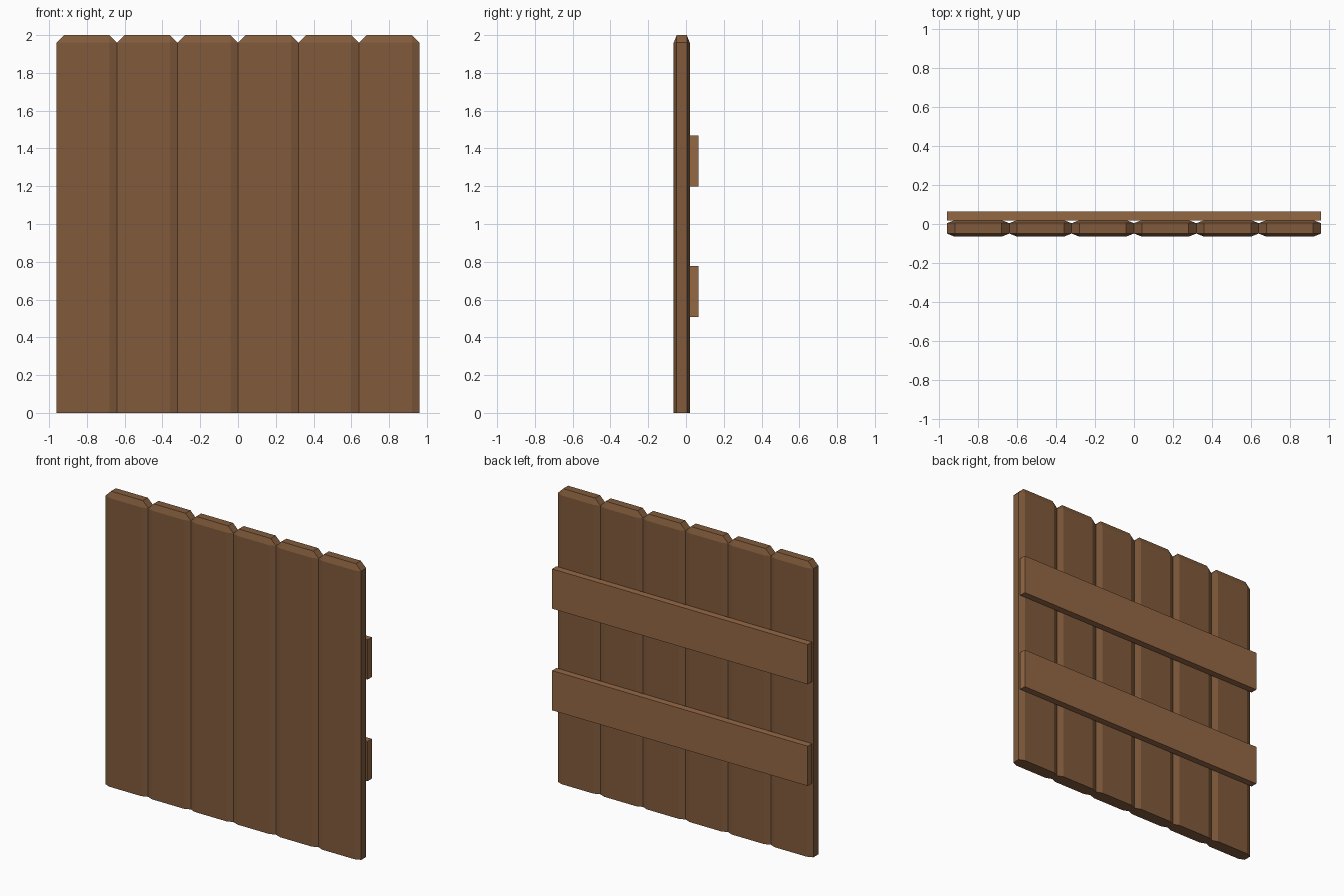
import bpy, bmesh

if "Cube" in bpy.data.objects:
    bpy.data.objects.remove(bpy.data.objects["Cube"])

def material(name, rgb):
    m = bpy.data.materials.new(name)
    m.diffuse_color = (*rgb, 1)
    m.use_nodes = True
    m.node_tree.nodes["Principled BSDF"].inputs["Base Color"].default_value = m.diffuse_color
    return m

PLANK = material("plank_wood", (0.22, 0.105, 0.045))
RAIL = material("rail_wood", (0.30, 0.14, 0.06))

def add_object(name, bm, loc, mat):
    bmesh.ops.recalc_face_normals(bm, faces=bm.faces)
    me = bpy.data.meshes.new(name)
    bm.to_mesh(me)
    bm.free()
    me.materials.append(mat)
    ob = bpy.data.objects.new(name, me)
    ob.location = loc
    bpy.context.collection.objects.link(ob)

# Plank: octagonal section with a chamfered top and flat bottom
def plank(name, x, w=0.16, d=0.0425, h=2.0, cx=0.04, cy=0.016, cz=0.04):
    bm = bmesh.new()
    for sx in (-1, 1):
        for sy in (-1, 1):
            for z in (0, h - cz):
                bm.verts.new((sx * (w - cx), sy * d, z))
                bm.verts.new((sx * w, sy * (d - cy), z))
            bm.verts.new((sx * (w - cx), sy * (d - cy), h))
    bmesh.ops.convex_hull(bm, input=bm.verts)
    bmesh.ops.dissolve_limit(bm, angle_limit=0.01, verts=bm.verts, edges=bm.edges)
    add_object(name, bm, (x, -0.0225, 0), PLANK)

for i in range(6):
    plank(f"plank_{i + 1}", -0.8 + 0.32 * i)

# Two plain cross rails on the back
for name, z in (("lower_rail", 0.643), ("upper_rail", 1.333)):
    bm = bmesh.new()
    bmesh.ops.create_cube(bm, size=1)
    bmesh.ops.scale(bm, vec=(1.92, 0.046, 0.27), verts=bm.verts)
    add_object(name, bm, (0, 0.042, z), RAIL)
